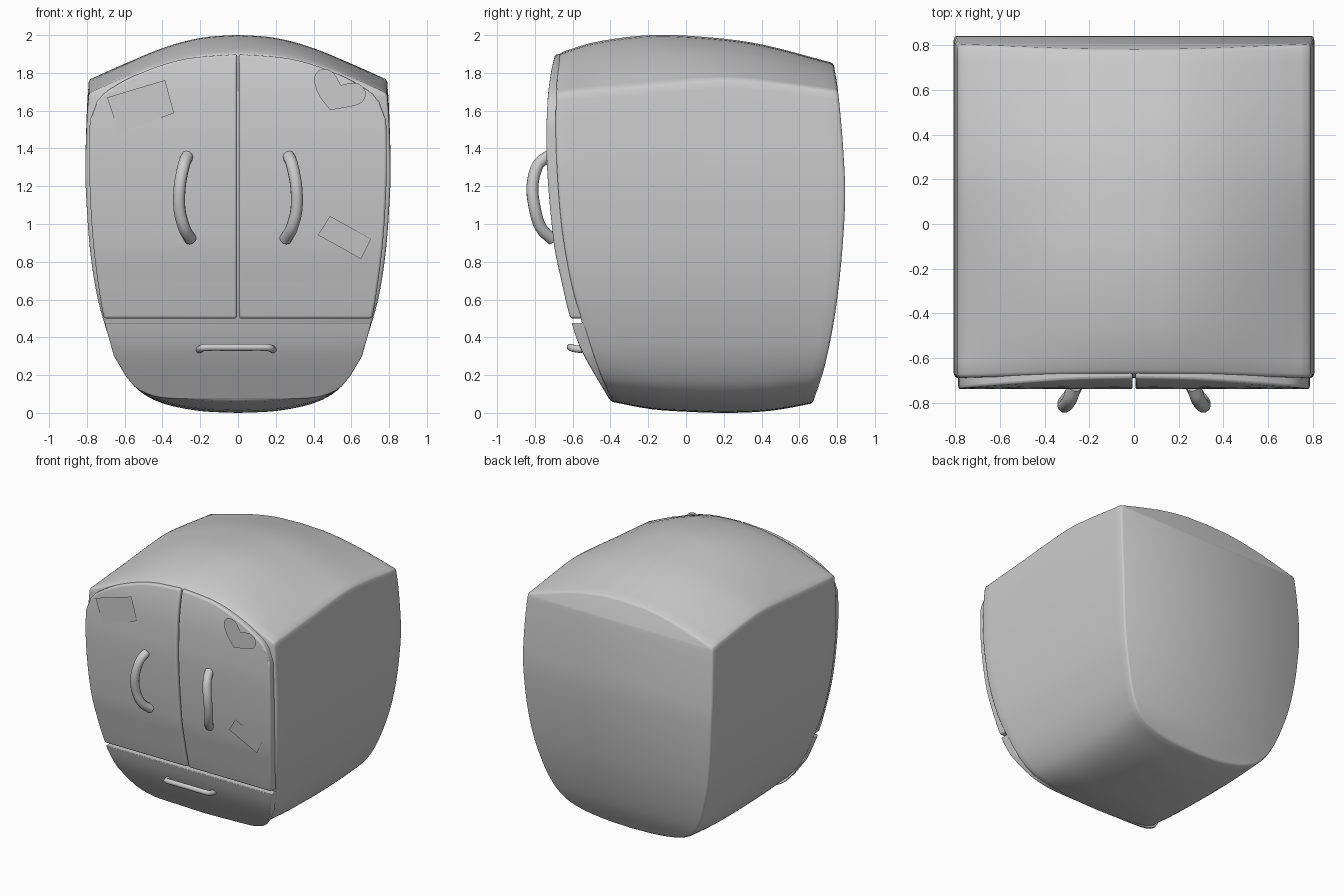
import bpy, bmesh
from mathutils import Vector

if "Cube" in bpy.data.objects:
    bpy.data.objects.remove(bpy.data.objects["Cube"])


def spline(table):
    """Smooth 1D function through (key, value) pairs."""
    n = len(table)

    def slope(i):
        a, b = table[max(i - 1, 0)], table[min(i + 1, n - 1)]
        return (b[1] - a[1]) / (b[0] - a[0])

    def f(x):
        x = min(max(x, table[0][0]), table[-1][0])
        i = 0
        while i < n - 2 and x > table[i + 1][0]:
            i += 1
        (x0, y0), (x1, y1) = table[i], table[i + 1]
        h = x1 - x0
        s = (x - x0) / h
        return ((2*s**3 - 3*s**2 + 1) * y0 + (s**3 - 2*s**2 + s) * h * slope(i)
                + (3*s**2 - 2*s**3) * y1 + (s**3 - s**2) * h * slope(i + 1))
    return f


def smooth_path(pts, steps):
    """Sample a smooth path through points of any dimension."""
    dims = [spline(list(enumerate(p[k] for p in pts))) for k in range(len(pts[0]))]
    count = (len(pts) - 1) * steps
    return [tuple(d(i / steps) for d in dims) for i in range(count + 1)]


def finish(name, bm, angle=0.6, bevel=0.0):
    bmesh.ops.recalc_face_normals(bm, faces=bm.faces)
    me = bpy.data.meshes.new(name)
    bm.to_mesh(me)
    bm.free()
    ob = bpy.data.objects.new(name, me)
    bpy.context.collection.objects.link(ob)
    if bevel:
        m = ob.modifiers.new("bevel", 'BEVEL')
        m.width, m.segments, m.limit_method, m.angle_limit = bevel, 3, 'ANGLE', 0.9
    bpy.ops.object.select_all(action='DESELECT')
    ob.select_set(True)
    bpy.context.view_layer.objects.active = ob
    bpy.ops.object.shade_smooth_by_angle(angle=angle)
    return ob


# Depth profiles by height: body front, body back, door face
front = spline([(.06, -.40), (.25, -.485), (.5, -.557), (.7, -.61), (1, -.66),
                (1.4, -.688), (1.7, -.687), (1.92, -.67)])
back = spline([(.05, .67), (.25, .735), (.6, .80), (1.1, .842), (1.4, .832), (1.7, .805), (1.86, .78)])
face = spline([(.07, -.405), (.33, -.553), (.5, -.612), (.7, -.66), (.9, -.70),
               (1.35, -.738), (1.65, -.733), (1.8, -.715), (1.91, -.69)])

# Body: one outline swept from front to back
roof = smooth_path([(0, 2), (.2, 1.985), (.4, 1.935), (.6, 1.855), (.782, 1.766)], 5)
side = smooth_path([(.79, 1.752), (.80, 1.6), (.808, 1.3), (.80, 1.08), (.782, .85), (.752, .65),
                    (.715, .5), (.655, .32), (.58, .18), (.5, .1), (.38, .045), (.2, .01), (0, 0)], 4)
half = roof + side
mid_drop = spline([(0, -.095), (.12, -.04), (.33, 0), (.53, -.01), (.73, -.047), (1, -.148)])
edge_drop = spline([(0, -.07), (.3, -.035), (.5, -.008), (.65, 0), (1, -.06)])
floor_rise = spline([(0, .06), (.2, .02), (.4, .005), (.6, 0), (.8, .012), (1, .05)])


def body_point(x, z, t, inset):
    c = 1 - min(1, (x / .79) ** 2)
    top = min(1, max(0, (z - .9) / .86))
    low = max(0, 1 - z / .4)
    c = c if z > 1 else 0
    z += top * top * (c * mid_drop(t) + (1 - c) * edge_drop(t)) + low * low * floor_rise(t)
    x, z = x * inset, 1 + (z - 1) * inset
    return x, front(z) + (back(z) - front(z)) * t, z


bm = bmesh.new()
stations = [(0, .986), (.003, .995), (.011, 1)] + [(i / 20, 1) for i in range(1, 20)]
stations += [(.989, 1), (.997, .995), (1, .986)]
rings = []
n = len(half)
for t, inset in stations:
    pts = [body_point(x, z, t, inset) for x, z in half]
    right = [bm.verts.new(p) for p in pts]
    left = [bm.verts.new((-x, y, z)) for x, y, z in pts[1:-1]]
    rings.append(right + left[::-1])
for a, b in zip(rings, rings[1:]):
    for i in range(len(a)):
        j = (i + 1) % len(a)
        bm.faces.new((a[i], a[j], b[j], b[i]))
for r in (rings[0], rings[-1]):
    for i in range(n - 1):
        quad = [r[i], r[i + 1], r[-i - 1], r[-i]]
        bm.faces.new(list(dict.fromkeys(quad)))
finish("cabinet_body", bm, 0.7)

# Doors and drawer: curved panels fitted to the body front
width = spline([(0, .59), (.1, .60), (.33, .665), (.5, .71), (.75, .75), (1, .775),
                (1.3, .787), (1.6, .782), (1.9, .76)])
door_top = spline([(0, 1.9), (.38, 1.872), (.7, 1.79), (.9, 1.7), (.96, 1.645), (1, 1.55)])
drawer_bottom = spline([(0, .07), (.6, .076), (.8, .1), (.93, .165), (1, .3)])


def panel(name, u0, u1, low, high, cols, rows, gap=0):
    bm = bmesh.new()
    layers = [[], []]
    for i in range(cols + 1):
        s = i / cols
        u = u0 + (u1 - u0) * s
        for j in range(rows + 1):
            z = low(abs(u)) + (high(abs(u)) - low(abs(u))) * j / rows
            x = u * width(z)
            if gap and abs(x) < abs(gap):
                x = gap
            layers[0].append(bm.verts.new((x, face(z), z)))
            layers[1].append(bm.verts.new((x, front(z) + .015, z)))
    R = rows + 1
    for L in layers:
        for i in range(cols):
            for j in range(rows):
                k = i * R + j
                bm.faces.new((L[k], L[k + 1], L[k + R + 1], L[k + R]))
    rim = ([i * R for i in range(cols)] + [cols * R + j for j in range(rows)]
           + [i * R + rows for i in range(cols, 0, -1)] + list(range(rows, 0, -1)))
    f, b = layers
    for k, m in zip(rim, rim[1:] + rim[:1]):
        bm.faces.new((f[k], f[m], b[m], b[k]))
    return finish(name, bm, 0.7, .012)


for label, s in (("left", -1), ("right", 1)):
    panel(label + "_door", 0, s, lambda u: .5, door_top, 24, 24, s * .006)
panel("drawer_front", -1, 1, drawer_bottom, lambda u: .477, 40, 8)


# Handles: swept round bars
def bar(name, pts, radius, steps):
    path = smooth_path(pts, steps)
    cu = bpy.data.curves.new(name, 'CURVE')
    cu.dimensions = '3D'
    cu.bevel_depth, cu.bevel_resolution, cu.use_fill_caps = radius, 4, True
    sp = cu.splines.new('POLY')
    sp.points.add(len(path) - 1)
    for p, co in zip(sp.points, path):
        p.co = (*co, 1)
    ob = bpy.data.objects.new(name, cu)
    bpy.context.collection.objects.link(ob)
    bpy.ops.object.select_all(action='DESELECT')
    ob.select_set(True)
    bpy.context.view_layer.objects.active = ob
    bpy.ops.object.convert(target='MESH')
    bpy.ops.object.shade_smooth_by_angle(angle=0.8)


grip = [(.268, -.728, 1.36), (.287, -.785, 1.31), (.308, -.813, 1.2),
        (.31, -.8, 1.08), (.285, -.768, .98), (.25, -.705, .917)]
for label, s in (("left", -1), ("right", 1)):
    bar(label + "_door_handle", [(s * x, y, z) for x, y, z in grip], .032, 5)
bar("drawer_handle", [(-.205, -.55, .335), (-.195, -.59, .34), (-.165, -.611, .347), (-.01, -.611, .347),
                      (.145, -.611, .347), (.175, -.59, .34), (.185, -.55, .335)], .019, 4)


# Stickers: thin flat shapes on the doors
def sticker(name, pts, y0, slope=0):
    bm = bmesh.new()
    z0 = pts[0][1]
    vs = [bm.verts.new((x, y0 + slope * (z - z0), z)) for x, z in pts]
    f = bm.faces.new(vs)
    f.normal_update()
    if f.normal.dot(Vector((0, -1, 0))) < 0:
        f.normal_flip()
    me = bpy.data.meshes.new(name)
    bm.to_mesh(me)
    bm.free()
    bpy.context.collection.objects.link(bpy.data.objects.new(name, me))


sticker("card_sticker", [(-.693, 1.67), (-.386, 1.762), (-.339, 1.587), (-.63, 1.481)], -.745)
sticker("label_sticker", [(.487, 1.042), (.704, .921), (.651, .815), (.423, .942)], -.725, -.12)
heart = smooth_path([(.487, 1.603), (.43, 1.68), (.403, 1.755), (.415, 1.8), (.455, 1.822),
                     (.505, 1.8), (.545, 1.735)], 3)
heart += smooth_path([(.545, 1.735), (.61, 1.748), (.65, 1.735), (.675, 1.7), (.67, 1.665),
                      (.63, 1.63), (.487, 1.603)], 3)[1:-1]
sticker("heart_sticker", heart, -.745)
